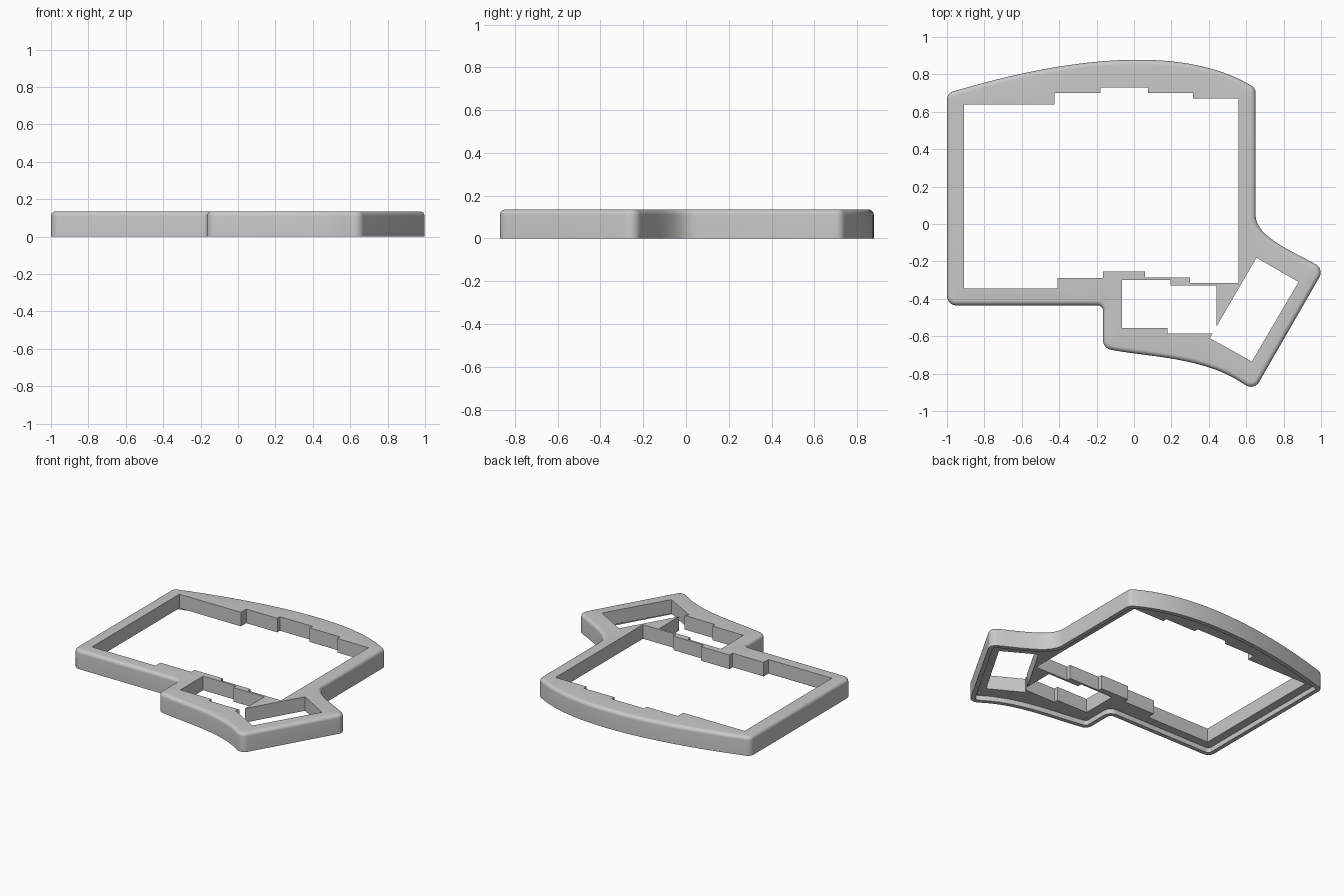
import bpy, bmesh, math
from mathutils import Vector
from mathutils.geometry import interpolate_bezier

HEIGHT, ROUND = 0.135, 0.025      # total height, top edge radius
RIM, RECESS = 0.03, 0.035         # underside lip width and depth

old = bpy.data.objects.get("Cube")
if old:
    bpy.data.objects.remove(old)


def bezier(a, b, c, d, n=20):
    pts = interpolate_bezier(*[Vector((x, y, 0)) for x, y in (a, b, c, d)], n)
    return [(p.x, p.y, 0) for p in pts]


def round_corners(points, steps=8):
    """Turn (x, y, radius) corners into a polyline with arcs."""
    out = []
    for i, (x, y, r) in enumerate(points):
        p = Vector((x, y))
        if r == 0:
            out.append(p)
            continue
        a = (Vector(points[i - 1][:2]) - p).normalized()
        b = (Vector(points[(i + 1) % len(points)][:2]) - p).normalized()
        half = a.angle(b) / 2
        centre = p + (a + b).normalized() * r / math.sin(half)
        start = (p + a * r / math.tan(half) - centre).normalized()
        end = (p + b * r / math.tan(half) - centre).normalized()
        for k in range(steps + 1):
            out.append(centre + start.lerp(end, k / steps).normalized() * r)
    return out


def inset(points, d):
    """Offset a clockwise outline inward by d."""
    out = []
    for i, p in enumerate(points):
        e = (p - points[i - 1]).normalized()
        f = (points[(i + 1) % len(points)] - p).normalized()
        n = (Vector((e.y, -e.x)) + Vector((f.y, -f.x))).normalized()
        out.append(p + n * d / max(0.5, n.dot(Vector((e.y, -e.x)))))
    return out


# Outer outline, clockwise from the back left corner
outline = round_corners(
    [(-1, 0.70, 0.045)]
    + bezier((-0.92, 0.722), (-0.45, 0.86), (0.2, 0.975), (0.60, 0.755), 32)
    + [(0.65, 0.727, 0.045)]
    + bezier((0.65, 0.05), (0.65, -0.05), (0.78, -0.115), (0.92, -0.188))
    + [(1.017, -0.24, 0.05), (0.643, -0.89, 0.05)]
    + bezier((0.57, -0.845), (0.38, -0.72), (0.10, -0.71), (-0.08, -0.68))
    + [(-0.165, -0.665, 0.05), (-0.165, -0.435, 0.03), (-1, -0.435, 0.05)])

# Main key opening with stepped columns
main_opening = [
    (-0.91, -0.345), (-0.41, -0.345), (-0.41, -0.29), (-0.165, -0.29),
    (-0.165, -0.255), (0.06, -0.255), (0.06, -0.285), (0.30, -0.285),
    (0.30, -0.315), (0.56, -0.315), (0.56, 0.67), (0.315, 0.67),
    (0.315, 0.70), (0.075, 0.70), (0.075, 0.73), (-0.18, 0.73),
    (-0.18, 0.70), (-0.425, 0.70), (-0.425, 0.64), (-0.91, 0.64)]

# Thumb opening with a rotated end
thumb_opening = [
    (-0.065, -0.30), (0.195, -0.30), (0.195, -0.33), (0.44, -0.33),
    (0.44, -0.55), (0.655, -0.18), (0.88, -0.31), (0.63, -0.735),
    (0.405, -0.61), (0.42, -0.585), (0.18, -0.585), (0.18, -0.555),
    (-0.065, -0.555)]

bm = bmesh.new()


def loop(points, z):
    vs = [bm.verts.new((x, y, z)) for x, y in points]
    es = [bm.edges.new((vs[i - 1], v)) for i, v in enumerate(vs)]
    return vs, es


def wall(a, b):
    for i in range(len(a[0])):
        bm.faces.new((a[0][i - 1], a[0][i], b[0][i], b[0][i - 1]))


def fill(loops, up):
    bmesh.ops.triangle_fill(bm, use_beauty=True, use_dissolve=False,
                            edges=[e for l in loops for e in l[1]],
                            normal=(0, 0, up))


# Outer shell: recess wall, bottom lip, side wall, rounded top edge
rings = [loop(inset(outline, RIM), RECESS), loop(inset(outline, RIM), 0),
         loop(outline, 0)]
for k in range(7):
    t = math.pi / 2 * k / 6
    rings.append(loop(inset(outline, ROUND * (1 - math.cos(t))),
                      HEIGHT - ROUND + ROUND * math.sin(t)))
for a, b in zip(rings, rings[1:]):
    wall(a, b)

# Opening walls
top, under = [rings[-1]], [rings[0]]
for opening in (main_opening, thumb_opening):
    top.append(loop(opening, HEIGHT))
    under.append(loop(opening, RECESS))
    wall(top[-1], under[-1])

# Small blind screw holes in the underside
for x, y in ((-0.94, -0.385), (-0.94, 0.67), (0.595, 0.69),
             (0.94, -0.265), (0.635, -0.80), (-0.11, -0.61)):
    ring = [(x + 0.009 * math.cos(k * math.pi / 6),
             y + 0.009 * math.sin(k * math.pi / 6)) for k in range(12)]
    under.append(loop(ring, RECESS))
    cap = loop(ring, RECESS + 0.05)
    wall(under[-1], cap)
    bm.faces.new(cap[0])

fill(top, 1)
fill(under, -1)
bmesh.ops.recalc_face_normals(bm, faces=bm.faces)

mesh = bpy.data.meshes.new("keyboard_case")
bm.to_mesh(mesh)
bm.free()
case = bpy.data.objects.new("keyboard_case", mesh)
bpy.context.scene.collection.objects.link(case)

# Single grey plastic
grey = bpy.data.materials.new("light_grey")
grey.use_nodes = True
colour = (0.58, 0.58, 0.58, 1)
grey.diffuse_color = colour
grey.node_tree.nodes["Principled BSDF"].inputs["Base Color"].default_value = colour
mesh.materials.append(grey)

bpy.ops.object.select_all(action='DESELECT')
case.select_set(True)
bpy.context.view_layer.objects.active = case
bpy.ops.object.shade_smooth_by_angle(angle=math.radians(30))
